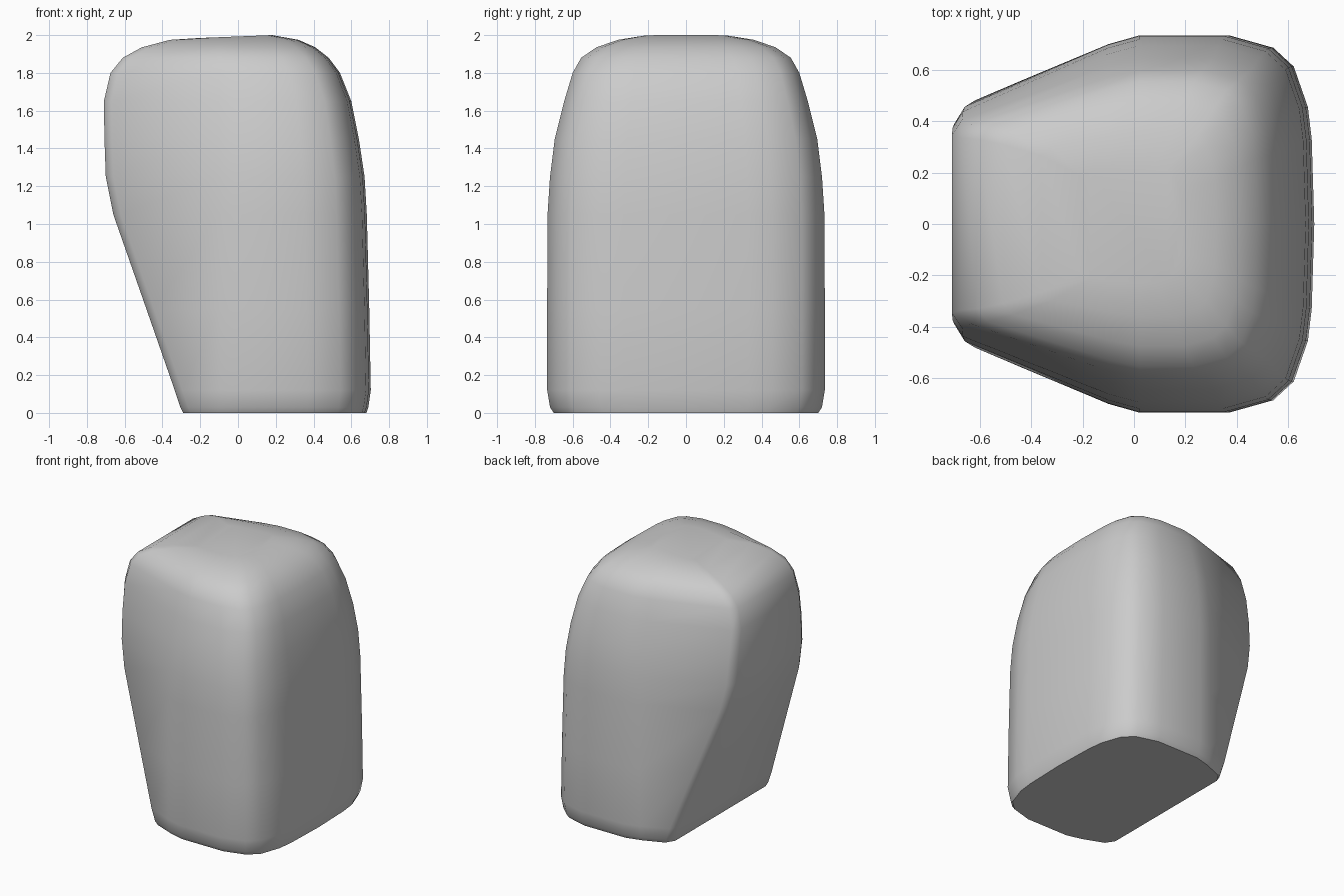
import bpy
import bmesh
import math

cube = bpy.data.objects.get("Cube")
if cube:
    bpy.data.objects.remove(cube, do_unlink=True)

# Levels from base to crown: height, narrow end x, broad end x, half width
LEVELS = [
    (0.0, -0.29, 0.68, 0.70), (0.03, -0.305, 0.69, 0.72), (0.12, -0.335, 0.703, 0.735),
    (0.55, -0.485, 0.695, 0.735), (1.05, -0.66, 0.682, 0.733), (1.25, -0.70, 0.67, 0.72),
    (1.45, -0.707, 0.64, 0.695), (1.65, -0.71, 0.60, 0.645), (1.8, -0.675, 0.54, 0.60),
    (1.88, -0.61, 0.48, 0.555), (1.935, -0.51, 0.41, 0.475), (1.975, -0.36, 0.32, 0.36),
    (2.0, -0.21, 0.18, 0.23),
]
# Rounding of the broad end: inset from its face, share of the half width
BROAD_CORNER = [(0.33, 1.0), (0.16, 0.935), (0.08, 0.835), (0.025, 0.62), (0.01, 0.45)]


def side_width(x):
    """Share of the full half width where the block narrows."""
    if x > 0.02:
        return 1.0
    if x > -0.1:
        return 1.0 - (0.02 - x) * 0.38
    return 0.954 - (-0.1 - x) * 0.57


def section(x0, x1, half):
    """One half of a horizontal section, from narrow to broad end."""
    scale = half / 0.735
    pts = [(x0, side_width(x0) * half - 0.05 * scale)]
    for x in (x0 + 0.04, -0.1, 0.02):
        pts.append((x, side_width(x) * half))
    pts += [(x1 - inset * scale, share * half) for inset, share in BROAD_CORNER]
    return pts


# Rounded block lofted through the levels
bm = bmesh.new()
rings = []
for z, x0, x1, half in LEVELS:
    pts = section(x0, x1, half)
    loop = [(x, -y) for x, y in pts] + [(x1, 0.0)] + [(x, y) for x, y in reversed(pts)]
    tilt = 0.04 if z == LEVELS[-1][0] else 0.0
    rings.append([bm.verts.new((x, y, z - tilt * max(0.0, 0.18 - x))) for x, y in loop])
for low, high in zip(rings, rings[1:]):
    n = len(low)
    for i in range(n):
        j = (i + 1) % n
        bm.faces.new((low[i], low[j], high[j], high[i]))
bm.faces.new(reversed(rings[0]))
bm.faces.new(rings[-1])
bmesh.ops.recalc_face_normals(bm, faces=bm.faces)

mesh = bpy.data.meshes.new("rounded_block")
bm.to_mesh(mesh)
bm.free()
block = bpy.data.objects.new("rounded_block", mesh)
bpy.context.collection.objects.link(block)

# Plain grey surface
grey = bpy.data.materials.new("light_grey")
grey.use_nodes = True
colour = (0.6, 0.6, 0.6, 1.0)
grey.diffuse_color = colour
grey.node_tree.nodes["Principled BSDF"].inputs["Base Color"].default_value = colour
mesh.materials.append(grey)

bpy.ops.object.select_all(action="DESELECT")
block.select_set(True)
bpy.context.view_layer.objects.active = block
bpy.ops.object.shade_smooth_by_angle(angle=math.radians(40))
